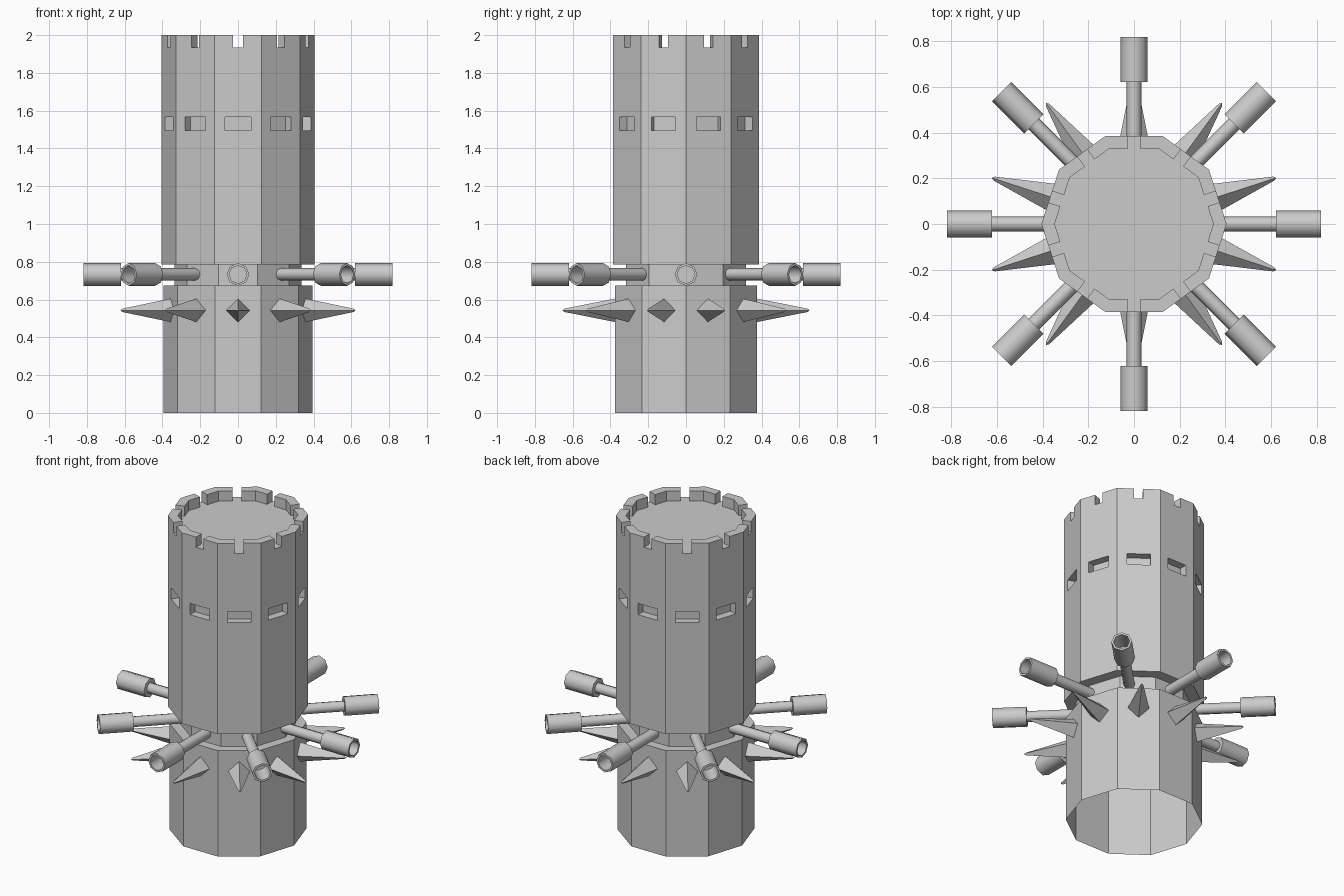
import bpy, bmesh
from math import radians, cos, sin, pi
from mathutils import Vector, Matrix

if "Cube" in bpy.data.objects:
    bpy.data.objects.remove(bpy.data.objects["Cube"])

N = 10                      # tower sides
R, AP = 0.405, 0.405 * cos(pi / N)
WALL = 0.055
FLOOR = 1.935


def finish(name, bm):
    bmesh.ops.remove_doubles(bm, verts=bm.verts, dist=1e-5)
    bmesh.ops.recalc_face_normals(bm, faces=bm.faces)
    me = bpy.data.meshes.new(name)
    bm.to_mesh(me)
    bm.free()
    ob = bpy.data.objects.new(name, me)
    bpy.context.collection.objects.link(ob)
    return ob


def lathe(bm, profile, n, mat=Matrix()):
    """Revolve (radius, height) points around z in n steps."""
    rings = []
    for r, z in profile:
        if r == 0:
            rings.append([bm.verts.new(mat @ Vector((0, 0, z)))] * n)
        else:
            rings.append([bm.verts.new(mat @ Vector((r * cos(2 * pi * i / n), r * sin(2 * pi * i / n), z)))
                          for i in range(n)])
    for a, b in zip(rings, rings[1:]):
        for i in range(n):
            j = (i + 1) % n
            vs = list(dict.fromkeys((a[i], a[j], b[j], b[i])))
            bm.faces.new(vs)


def outward(deg, z):
    """Matrix turning local z into a radial direction at height z."""
    return Matrix.Translation((0, 0, z)) @ Matrix.Rotation(radians(deg), 4, 'Z') @ Matrix.Rotation(pi / 2, 4, 'Y')


def smooth(ob, angle):
    bpy.ops.object.select_all(action='DESELECT')
    bpy.context.view_layer.objects.active = ob
    ob.select_set(True)
    bpy.ops.object.shade_smooth_by_angle(angle=radians(angle))


# Lower tower (open underneath) with the recessed neck
bm = bmesh.new()
lathe(bm, [(0.395, 0), (0.395, 0.675), (0.335, 0.675), (0.335, 0.785)], N)
base = finish("lower_tower", bm)
if base.data.polygons[0].normal.dot(base.data.polygons[0].center) < 0:
    base.data.flip_normals()

# Upper tower
bm = bmesh.new()
bmesh.ops.create_cone(bm, cap_ends=True, segments=N, radius1=R, radius2=R, depth=FLOOR - 0.785,
                      matrix=Matrix.Translation((0, 0, (FLOOR + 0.785) / 2)))
turn = min((v.co.to_2d().angle_signed(Vector((1, 0))) % (2 * pi / N)) for v in bm.verts)
if 0.01 < turn < 2 * pi / N - 0.01:
    bmesh.ops.rotate(bm, verts=bm.verts, matrix=Matrix.Rotation(pi / N, 3, 'Z'))
upper = finish("upper_tower", bm)

# Window slots cut into every side
bm = bmesh.new()
for k in range(N):
    m = (Matrix.Rotation(radians(18 + 36 * k), 4, 'Z') @ Matrix.Translation((AP, 0, 1.53))
         @ Matrix.Diagonal((0.1, 0.136, 0.072, 1)))
    bmesh.ops.create_cube(bm, size=1, matrix=m)
cutter = finish("window_cutter", bm)
mod = upper.modifiers.new("windows", 'BOOLEAN')
mod.operation = 'DIFFERENCE'
mod.solver = 'EXACT'
mod.object = cutter
bpy.context.view_layer.objects.active = upper
bpy.ops.object.modifier_apply(modifier=mod.name)
bpy.data.objects.remove(cutter)

# Battlements: one corner block on each tower vertex
bm = bmesh.new()
GAP = 0.026
for k in range(N):
    a = radians(36 * k)
    a1, a2 = a - pi / N, a + pi / N
    n1, t1 = Vector((cos(a1), sin(a1))), Vector((-sin(a1), cos(a1)))
    n2, t2 = Vector((cos(a2), sin(a2))), Vector((-sin(a2), cos(a2)))
    d = Vector((cos(a), sin(a)))
    inner = AP - WALL
    pts = [n1 * AP + t1 * GAP, d * R, n2 * AP - t2 * GAP,
           n2 * inner - t2 * GAP, d * inner / cos(pi / N), n1 * inner + t1 * GAP]
    f = bm.faces.new([bm.verts.new((p.x, p.y, FLOOR)) for p in pts])
    ex = bmesh.ops.extrude_face_region(bm, geom=[f], use_keep_orig=True)
    up = [v for v in ex["geom"] if isinstance(v, bmesh.types.BMVert)]
    bmesh.ops.translate(bm, verts=up, vec=(0, 0, 2 - FLOOR))
finish("battlements", bm)

# Cannons: thin barrel and hollow muzzle, eight around the neck
bm = bmesh.new()
for k in range(8):
    m = outward(45 * k, 0.733)
    lathe(bm, [(0, 0.28), (0.033, 0.28), (0.033, 0.63), (0, 0.63)], 8, m)
    lathe(bm, [(0, 0.62), (0.06, 0.62), (0.06, 0.818), (0.047, 0.818), (0.047, 0.68), (0, 0.68)], 8, m)
smooth(finish("cannons", bm), 50)

# Spikes: one four-sided spike on each lower side
bm = bmesh.new()
for k in range(N):
    lathe(bm, [(0, 0.355), (0.063, 0.355), (0.063, 0.37), (0.009, 0.643), (0, 0.654)], 4, outward(18 + 36 * k, 0.543))
finish("spikes", bm)
